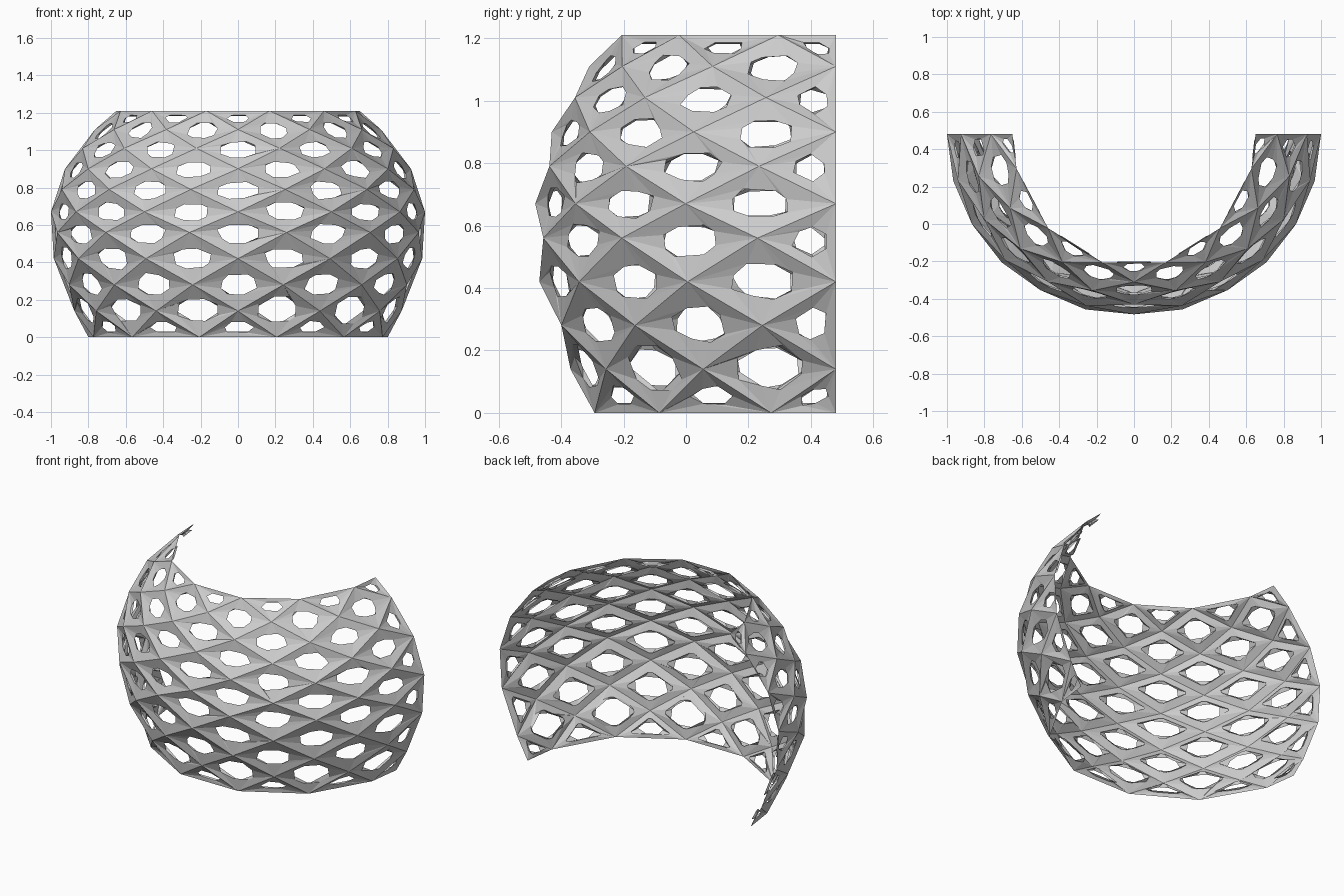
import bpy, random
from math import sin, cos, radians
from mathutils import Vector

if "Cube" in bpy.data.objects:
    bpy.data.objects.remove(bpy.data.objects["Cube"])

random.seed(4)

# Row profile: height, side radius, front radius
ROWS = [(0, .80, .80), (.14, .875, .85), (.28, .935, .91), (.42, .985, .95),
        (.56, 1.0, .97), (.67, 1.0, .963), (.79, .975, .95), (.90, .925, .91),
        (1.01, .86, .865), (1.11, .765, .79), (1.21, .65, .71)]
LAST = len(ROWS) - 1
CY = .48
CORE = Vector((0, CY, .56))


def node(row, ang):
    z, a, b = ROWS[row]
    t = radians(ang)
    return Vector((a * sin(t), CY - b * cos(t), z))


verts, faces = [], []


def add(points):
    start = len(verts)
    verts.extend(points)
    return list(range(start, len(verts)))


def panel(corners, size):
    """Faceted panel with a recessed irregular hole and an inner flange."""
    n = len(corners)
    c = sum(corners, Vector()) / n
    inward = (CORE - c).normalized()
    arms = [p - c for p in corners]
    hole, flange = [], []
    for i in range(n):
        for k in (i - 1, (i + 1) % n):
            f = size * random.uniform(.32, .43)
            g = size * random.uniform(.12, .24)
            off = arms[i] * f + arms[k] * g
            hole.append(c + off + inward * .012)
            flange.append(c + arms[i] * .56 + arms[k] * .05 + inward * .024)
    o, h, fl = add(corners), add(hole), add(flange)
    m = 2 * n
    for i in range(n):
        j = (i + 1) % n
        faces.append((o[i], h[2 * i + 1], h[2 * i]))
        faces.append((o[i], o[j], h[2 * i + 1]))
        faces.append((o[j], h[2 * j], h[2 * i + 1]))
    for i in range(m):
        faces.append((h[i], h[(i + 1) % m], fl[(i + 1) % m], fl[i]))


# Staggered diamonds, clipped to triangles along the borders
for row in range(LAST + 1):
    angles = range(-90, 91, 30) if row % 2 == 0 else range(-75, 76, 30)
    for ang in angles:
        ring = []
        for dr, da in ((0, 15), (1, 0), (0, -15), (-1, 0)):
            r, a = row + dr, ang + da
            if 0 <= r <= LAST and abs(a) <= 90:
                ring.append(node(r, a))
        if len(ring) == 2:                      # corner quarter panels
            ring.append(node(row, ang))
        panel(ring, 1.2 if row == 1 else 1.0)

mesh = bpy.data.meshes.new("lattice_shell")
mesh.from_pydata([tuple(v) for v in verts], [], faces)
mesh.update()
shell = bpy.data.objects.new("lattice_shell", mesh)
bpy.context.collection.objects.link(shell)
